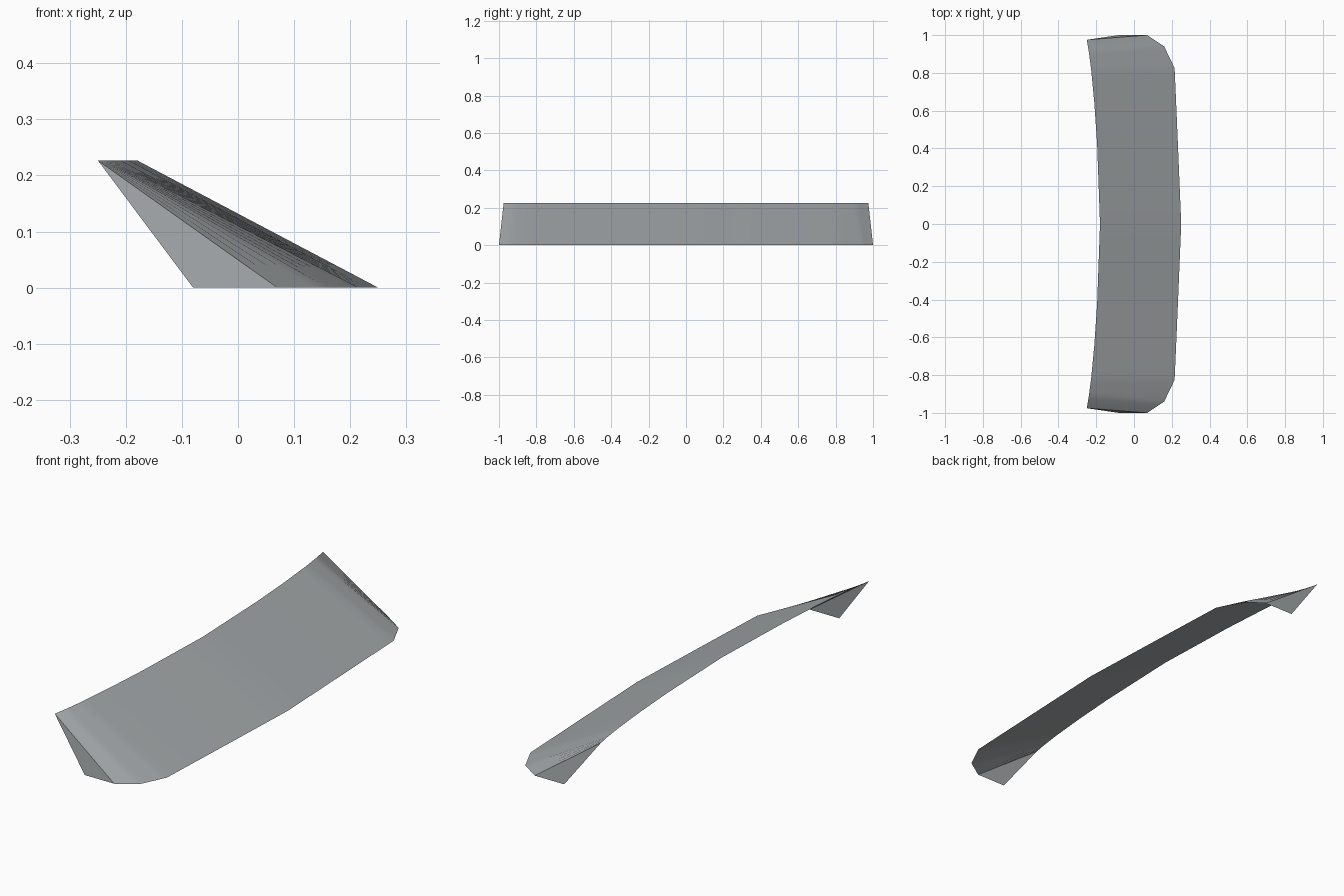
import bpy, bmesh, math
from mathutils import Vector

cube = bpy.data.objects.get("Cube")
if cube:
    bpy.data.objects.remove(cube)

# Tinted glass
glass = bpy.data.materials.new("grey_glass")
glass.use_nodes = True
colour = (0.36, 0.38, 0.39, 1)
glass.diffuse_color = colour
glass.node_tree.nodes["Principled BSDF"].inputs["Base Color"].default_value = colour

# Paired points of the upper and lower rims, from the middle to one end
HEIGHT = 0.227
TOP = [(-0.18, 0), (-0.195, 0.42), (-0.21, 0.64), (-0.227, 0.82),
       (-0.239, 0.91), (-0.25, 0.975)]
BASE = [(0.25, 0), (0.233, 0.41), (0.224, 0.62), (0.215, 0.825),
        (0.16, 0.94), (0.07, 1)]
BASE_TIP = (-0.08, 1)
STEPS = 4

bm = bmesh.new()


def rim(points, z):
    """Points of a rim, with each stretch split into even steps."""
    pts = [Vector((x, y, z)) for x, y in points]
    fine = [a.lerp(b, i / STEPS) for a, b in zip(pts, pts[1:]) for i in range(STEPS)]
    return [bm.verts.new(p) for p in fine + pts[-1:]]


# Wrapped sheet between the rims
upper, lower = rim(TOP, HEIGHT), rim(BASE, 0)
for i in range(len(upper) - 1):
    bm.faces.new((upper[i], lower[i], lower[i + 1], upper[i + 1]))

# Triangular end pane
tip = bm.verts.new((*BASE_TIP, 0))
bm.faces.new((upper[-1], lower[-1], tip))

# Other half, mirrored across the middle
half = bm.verts[:] + bm.edges[:] + bm.faces[:]
bmesh.ops.mirror(bm, geom=half, axis="Y", merge_dist=0.0001)
bmesh.ops.remove_doubles(bm, verts=bm.verts[:], dist=0.0001)
bmesh.ops.recalc_face_normals(bm, faces=bm.faces[:])
if sum(f.normal.z * f.calc_area() for f in bm.faces) < 0:
    bmesh.ops.reverse_faces(bm, faces=bm.faces[:])

mesh = bpy.data.meshes.new("windscreen")
bm.to_mesh(mesh)
bm.free()
mesh.materials.append(glass)
windscreen = bpy.data.objects.new("windscreen", mesh)
bpy.context.collection.objects.link(windscreen)

# Smooth wrap with crisp end panes
bpy.ops.object.select_all(action="DESELECT")
windscreen.select_set(True)
bpy.context.view_layer.objects.active = windscreen
bpy.ops.object.shade_smooth_by_angle(angle=math.radians(20))
